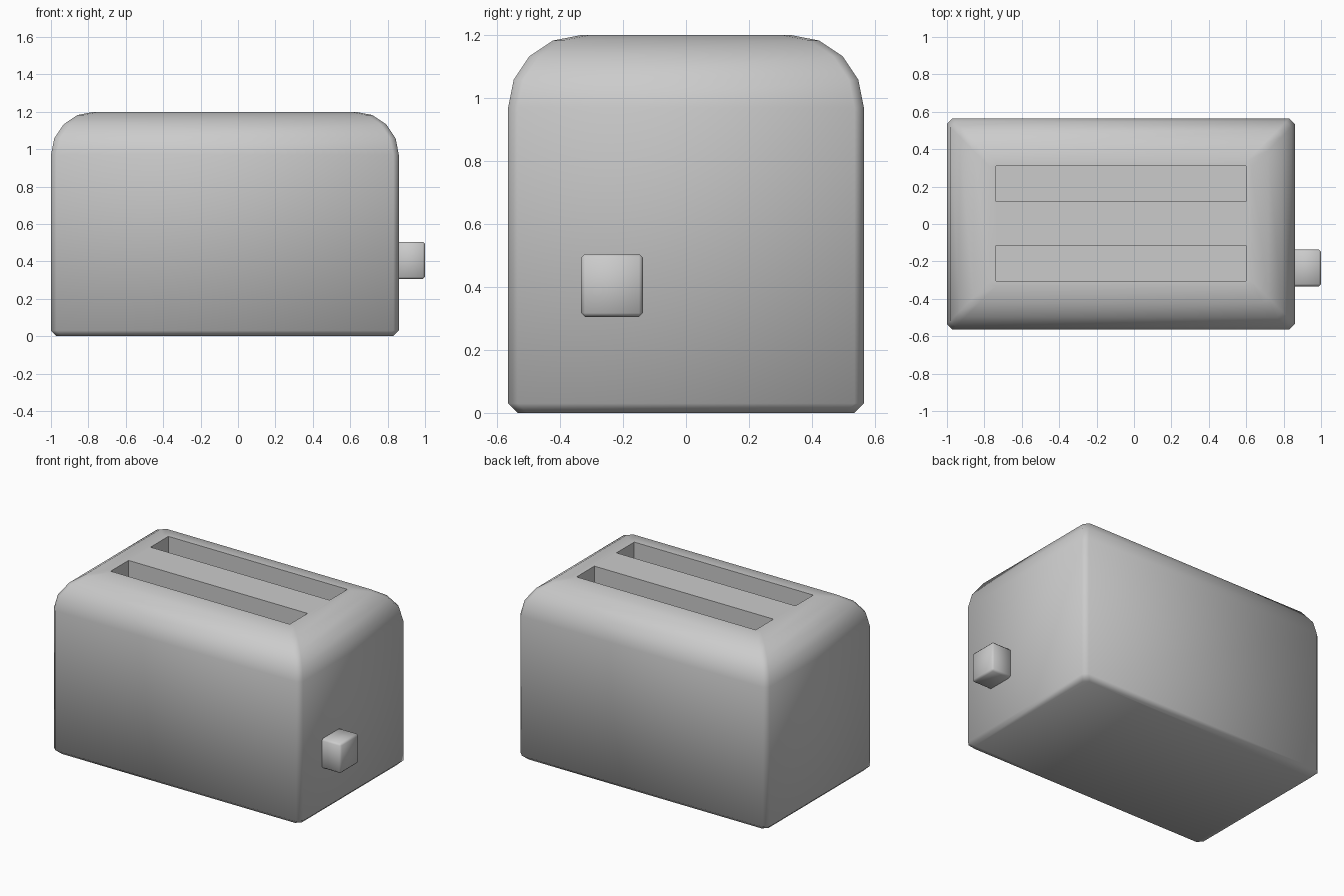
import bpy, bmesh, math

if "Cube" in bpy.data.objects:
    bpy.data.objects.remove(bpy.data.objects["Cube"])

X0, X1, Y, H = -1.0, 0.86, 0.565, 1.2   # body extents
R, C = 0.23, 0.03                       # top rounding, small edge chamfer


def mesh_object(name, bm):
    bmesh.ops.recalc_face_normals(bm, faces=bm.faces)
    me = bpy.data.meshes.new(name)
    bm.to_mesh(me)
    bm.free()
    ob = bpy.data.objects.new(name, me)
    bpy.context.collection.objects.link(ob)
    return ob


def box(name, lo, hi, bevel=0):
    bm = bmesh.new()
    bmesh.ops.create_cube(bm, size=1)
    for v in bm.verts:
        v.co = [(a + b) / 2 + c * (b - a) for a, b, c in zip(lo, hi, v.co)]
    if bevel:
        bmesh.ops.bevel(bm, geom=bm.edges[:], offset=bevel, segments=1, affect='EDGES')
    return mesh_object(name, bm)


def smooth(ob):
    bpy.ops.object.select_all(action='DESELECT')
    ob.select_set(True)
    bpy.context.view_layer.objects.active = ob
    bpy.ops.object.shade_smooth_by_angle(angle=math.radians(50))


# Body: stacked chamfered rectangles, inset along the rounded top
levels = [(C, 0), (0, C)]
for i in range(5):
    a = math.radians(22.5 * i)
    levels.append((R * (1 - math.cos(a)), H - R + R * math.sin(a)))
bm = bmesh.new()
rings = []
for inset, z in levels:
    l, r, y = X0 + inset, X1 - inset, Y - inset
    outline = [(l + C, -y), (r - C, -y), (r, -y + C), (r, y - C),
               (r - C, y), (l + C, y), (l, y - C), (l, -y + C)]
    rings.append([bm.verts.new((px, py, z)) for px, py in outline])
for low, high in zip(rings, rings[1:]):
    for i in range(8):
        j = (i + 1) % 8
        bm.faces.new((low[i], low[j], high[j], high[i]))
bm.faces.new(rings[0][::-1])
bm.faces.new(rings[-1])
body = mesh_object("toaster_body", bm)

# Two bread slots cut into the top
for y in (-0.21, 0.215):
    cutter = box("slot_cutter", (-0.737, y - 0.095, H - 0.6), (0.6, y + 0.095, H + 0.2))
    cutter.hide_render = True
    mod = body.modifiers.new("slot", 'BOOLEAN')
    mod.operation = 'DIFFERENCE'
    mod.solver = 'EXACT'
    mod.object = cutter
    bpy.context.view_layer.objects.active = body
    bpy.ops.object.modifier_apply(modifier=mod.name)
    bpy.data.objects.remove(cutter)
smooth(body)

# Push-down lever on the right end
lever = box("lever", (0.845, -0.333, 0.305), (1.0, -0.137, 0.505), 0.012)
smooth(lever)
